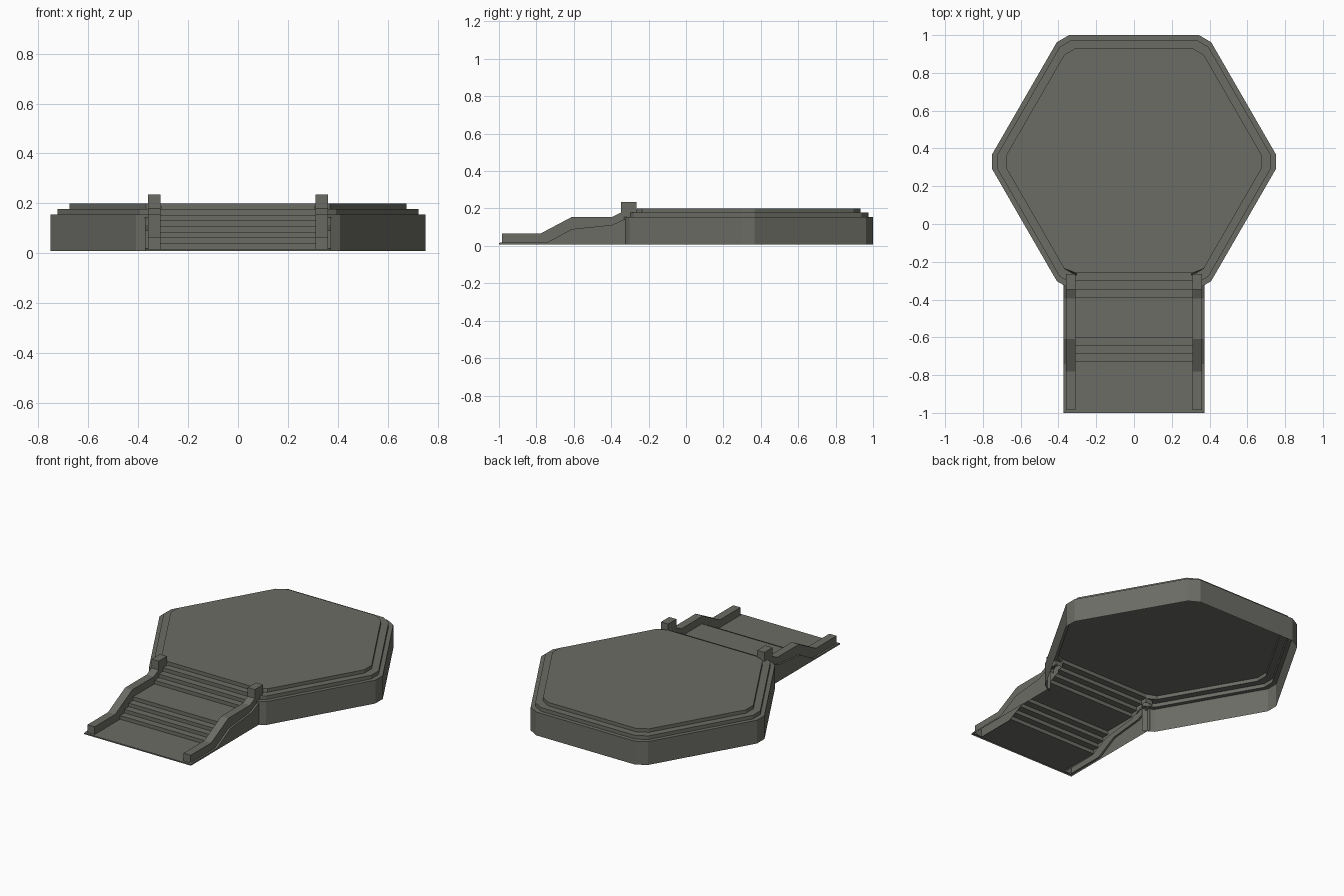
import bpy, bmesh, math
from mathutils import Vector

cube = bpy.data.objects.get("Cube")
if cube:
    bpy.data.objects.remove(cube, do_unlink=True)

stone = bpy.data.materials.new("grey stone")
stone.use_nodes = True
COLOUR = (0.15, 0.15, 0.132, 1)
stone.diffuse_color = COLOUR
stone.node_tree.nodes["Principled BSDF"].inputs["Base Color"].default_value = COLOUR

GROUND = 0.008
CENTRE_Y = 0.33
RAIL_IN, RAIL_OUT, SKIRT = 0.31, 0.36, 0.372


def finish(name, bm, mirror=False):
    bmesh.ops.recalc_face_normals(bm, faces=bm.faces)
    # open shells: make the mostly upward side the outside
    if sum(f.normal.z * f.calc_area() for f in bm.faces) < -1e-4:
        bmesh.ops.reverse_faces(bm, faces=bm.faces)
    mesh = bpy.data.meshes.new(name)
    bm.to_mesh(mesh)
    bm.free()
    mesh.materials.append(stone)
    ob = bpy.data.objects.new(name, mesh)
    bpy.context.collection.objects.link(ob)
    if mirror:
        ob.modifiers.new("Mirror", 'MIRROR')
    return ob


def bridge(bm, rows, closed=False, skip=()):
    """Join successive rows of points with quads."""
    grid = [[bm.verts.new(p) for p in row] for row in rows]
    n = len(grid[0])
    for a, b in zip(grid, grid[1:]):
        for i in range(n if closed else n - 1):
            if i not in skip:
                j = (i + 1) % n
                bm.faces.new((a[i], a[j], b[j], b[i]))
    return grid


def hexagon(apothem, z, cut=0.043):
    """Hexagon ring with clipped corners; its first side faces the stairs."""
    radius = apothem / math.cos(math.pi / 6)
    corner = [Vector((radius * math.cos(math.radians(a)),
                      CENTRE_Y + radius * math.sin(math.radians(a)), z))
              for a in range(240, 600, 60)]
    ring = []
    for i in range(6):
        here, nxt = corner[i], corner[(i + 1) % 6]
        step = (nxt - here).normalized() * cut
        ring += [here + step, nxt - step]
    return ring


# Hollow stepped platform, open where the stairs meet it
bm = bmesh.new()
tiers = [(0.67, GROUND), (0.67, 0.155), (0.645, 0.155),
         (0.645, 0.178), (0.603, 0.178), (0.603, 0.2)]
rings = bridge(bm, [hexagon(a, z) for a, z in tiers], closed=True, skip=(0,))
for v in rings[-1][:2]:
    v.co.y = -0.26
bm.faces.new(rings[-1])
finish("platform", bm)

# Two flights of stairs with a landing between, and the bottom floor
RISER = 0.023
z = 0.2
profile = [(-0.26, z)]
for start in (-0.26, -0.602):
    for k in range(4):
        y = start - k * 0.043
        if profile[-1][0] != y:
            profile.append((y, z))
        z -= RISER
        profile.append((y, z))
profile.append((-0.985, z))
bm = bmesh.new()
bridge(bm, [[(-RAIL_IN, y, h), (RAIL_IN, y, h)] for y, h in profile])
finish("stairs", bm)

# Front lip of the bottom floor
bm = bmesh.new()
bridge(bm, [[(-SKIRT, y, h), (SKIRT, y, h)]
            for y, h in ((-0.985, z), (-1.0, z), (-1.0, GROUND))])
finish("floor_lip", bm)

# Side rails: hollow strip running up the stairs (y, top, ledge)
stations = [(-0.985, 0.065, 0.018), (-0.78, 0.065, 0.018), (-0.74, 0.086, 0.02),
            (-0.61, 0.155, 0.09), (-0.395, 0.155, 0.112),
            (-0.345, 0.18, 0.135), (-0.30, 0.18, 0.155)]
bm = bmesh.new()
rows = bridge(bm, [[(RAIL_IN, y, max(ledge - 0.02, GROUND)), (RAIL_IN, y, top),
                    (RAIL_OUT, y, top), (RAIL_OUT, y, ledge)]
                   for y, top, ledge in stations])
bm.faces.new(rows[0])
finish("side_rail", bm, mirror=True)

# Base skirt under each rail, with a narrow ledge
bm = bmesh.new()
base = [(-1.0, 0.016)] + [(y, ledge) for y, _, ledge in stations]
bridge(bm, [[(RAIL_OUT, y, h), (SKIRT, y, h), (SKIRT, y, GROUND)] for y, h in base])
finish("stair_skirt", bm, mirror=True)

# Square posts where the rails meet the platform
bm = bmesh.new()
bmesh.ops.create_cube(bm, size=1)
for v in bm.verts:
    v.co.x = RAIL_OUT if v.co.x > 0 else RAIL_IN
    v.co.y = -0.265 if v.co.y > 0 else -0.347
    v.co.z = 0.235 if v.co.z > 0 else 0.15
bmesh.ops.delete(bm, geom=[f for f in bm.faces if f.calc_center_median().z < 0.16],
                 context='FACES')
finish("rail_post", bm, mirror=True)
